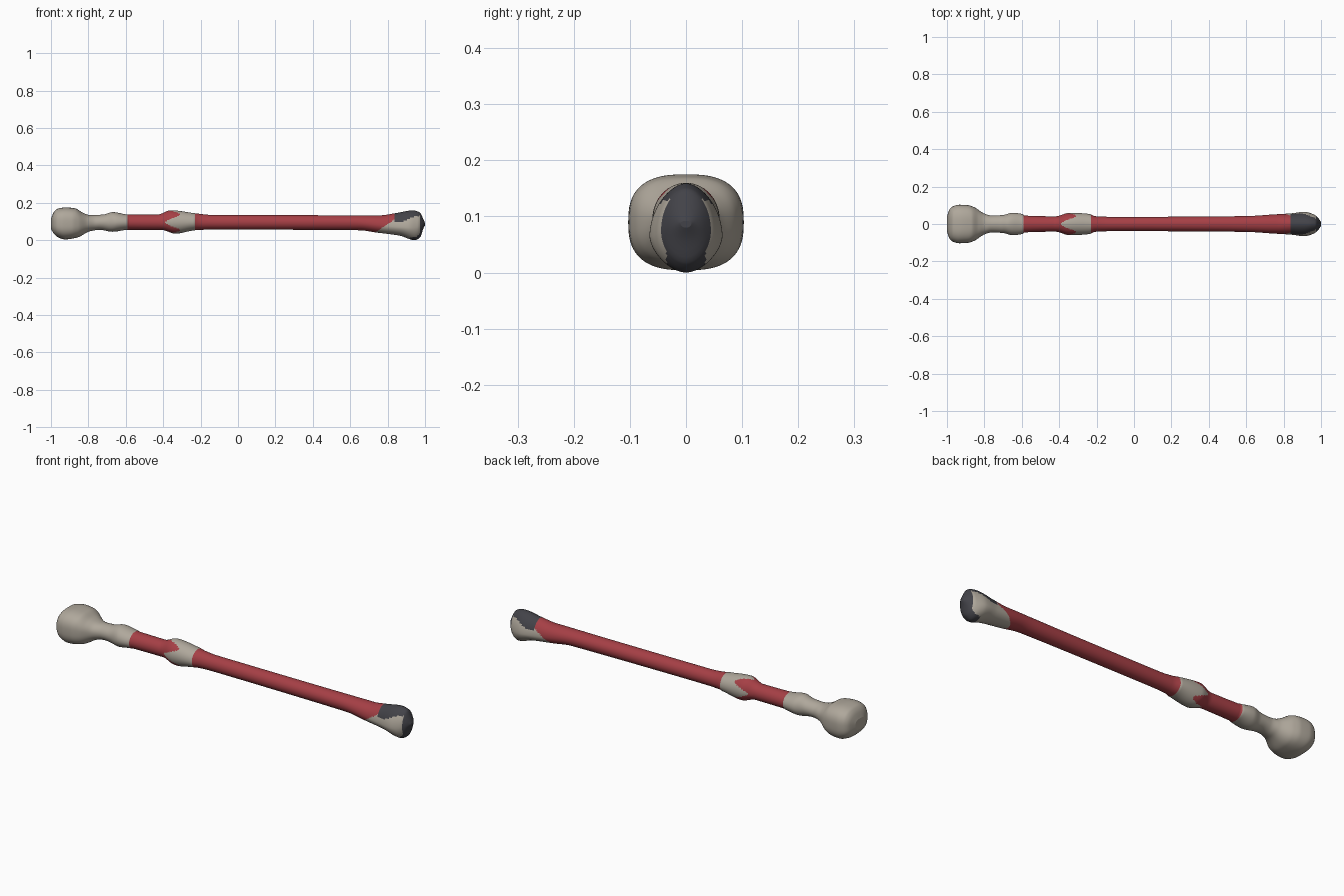
import bpy, bmesh, math

if "Cube" in bpy.data.objects:
    bpy.data.objects.remove(bpy.data.objects["Cube"])


def material(name, rgb):
    m = bpy.data.materials.new(name)
    m.diffuse_color = (*rgb, 1)
    m.use_nodes = True
    m.node_tree.nodes["Principled BSDF"].inputs["Base Color"].default_value = m.diffuse_color
    return m


MATS = [material("bone", (0.43, 0.39, 0.33)),
        material("red wrap", (0.38, 0.05, 0.06)),
        material("charcoal", (0.055, 0.055, 0.065))]
BONE, RED, DARK = 0, 1, 2

# Profiles along the length: (x, value)
TOP = [(-1, .115), (-.985, .15), (-.965, .168), (-.92, .175), (-.87, .17), (-.83, .147),
       (-.79, .134), (-.72, .137), (-.67, .15), (-.59, .138), (-.43, .137), (-.36, .16),
       (-.23, .144), (-.14, .135), (.76, .133), (.845, .145), (.935, .159), (.97, .15),
       (.99, .115), (1, .092)]
BOTTOM = [(-1, .06), (-.985, .035), (-.965, .017), (-.925, .004), (-.86, .014), (-.79, .048),
          (-.74, .055), (-.67, .045), (-.59, .055), (-.41, .055), (-.335, .035), (-.23, .053),
          (-.14, .057), (.65, .053), (.74, .041), (.865, .024), (.945, 0), (.975, .017),
          (.99, .06), (1, .08)]
WIDTH = [(-1, .04), (-.985, .08), (-.965, .096), (-.935, .103), (-.89, .101), (-.855, .09),
         (-.8, .056), (-.76, .045), (-.7, .048), (-.65, .06), (-.592, .052), (-.586, .045),
         (-.42, .041), (-.345, .06), (-.232, .053), (-.226, .043), (-.1, .038), (.4, .04),
         (.62, .043), (.73, .05), (.84, .057), (.91, .065), (.96, .052), (.985, .032), (1, .01)]
MIDDLE = [(-1, .09), (-.85, .09), (-.7, .095), (.6, .095), (.85, .07), (.94, .065), (1, .088)]
POWER = [(-1, .75), (-.88, .75), (-.75, 1), (.75, 1), (.92, 1.1), (1, 1)]


def sample(points, x):
    """Smooth monotone interpolation of a profile."""
    n = len(points)
    slope = [(points[i + 1][1] - points[i][1]) / (points[i + 1][0] - points[i][0])
             for i in range(n - 1)]

    def tangent(i):
        if i == 0 or i == n - 1:
            return slope[min(i, n - 2)]
        a, b = slope[i - 1], slope[i]
        return 0 if a * b <= 0 else 2 * a * b / (a + b)

    i = max(k for k in range(n - 1) if k == 0 or points[k][0] <= x)
    h = points[i + 1][0] - points[i][0]
    t = min(1, max(0, (x - points[i][0]) / h))
    return (points[i][1] * (1 + 2 * t) * (1 - t) ** 2 + h * tangent(i) * t * (1 - t) ** 2
            + points[i + 1][1] * t * t * (3 - 2 * t) + h * tangent(i + 1) * t * t * (t - 1))


def ring(x, sides):
    top, bottom, width = sample(TOP, x), sample(BOTTOM, x), sample(WIDTH, x)
    mid, p = sample(MIDDLE, x), sample(POWER, x)
    pts = []
    for k in range(sides):
        c, s = math.cos(math.tau * k / sides), math.sin(math.tau * k / sides)
        y = math.copysign(width * abs(c) ** p, c)
        z = mid + (top - mid if s > 0 else bottom - mid) * abs(s) ** p
        pts.append((x, y, z))
    return pts


def loft(name, x0, x1, step, rule, sides=64):
    bm = bmesh.new()
    count = max(2, round((x1 - x0) / step))
    rings = [[bm.verts.new(v) for v in ring(x0 + (x1 - x0) * i / count, sides)]
             for i in range(count + 1)]
    for a, b in zip(rings, rings[1:]):
        for k in range(sides):
            j = (k + 1) % sides
            bm.faces.new((a[k], a[j], b[j], b[k]))
    bm.faces.new(rings[0][::-1])
    bm.faces.new(rings[-1])
    bmesh.ops.recalc_face_normals(bm, faces=bm.faces[:])
    for f in bm.faces:
        f.material_index = rule(f.calc_center_median())
        f.smooth = len(f.verts) == 4
    mesh = bpy.data.meshes.new(name)
    bm.to_mesh(mesh)
    bm.free()
    for m in MATS:
        mesh.materials.append(m)
    obj = bpy.data.objects.new(name, mesh)
    bpy.context.collection.objects.link(obj)


def collar_rule(c):
    # Scalloped edge where the wrap meets the collar
    angle = math.atan2(c.z - .095, c.y)
    return RED if c.x < -.35 - .04 * math.cos(4 * angle) else BONE


def foot_rule(c):
    # Dark cap over the top and tip, bone patches on the sides and underside
    edge = min(.13, .097 + .45 * max(0, c.x - .875))
    if c.x > .972 or (c.x > .835 and c.z > edge) or (c.x > .92 and abs(c.y) < .035 and c.z < .04):
        return DARK
    if c.x > .835 or c.z < .04 + .65 * (c.x - .73):
        return BONE
    return RED


# Rounded knob and neck
loft("knob_end", -1, -.59, .005, lambda c: BONE)
# Short wrapped grip running into the raised collar
loft("grip_and_collar", -.59, -.23, .005, collar_rule)
# Long wrapped shaft
loft("long_shaft", -.23, .72, .02, lambda c: RED)
# Flared foot with dark cap
loft("capped_foot", .72, 1, .004, foot_rule)
